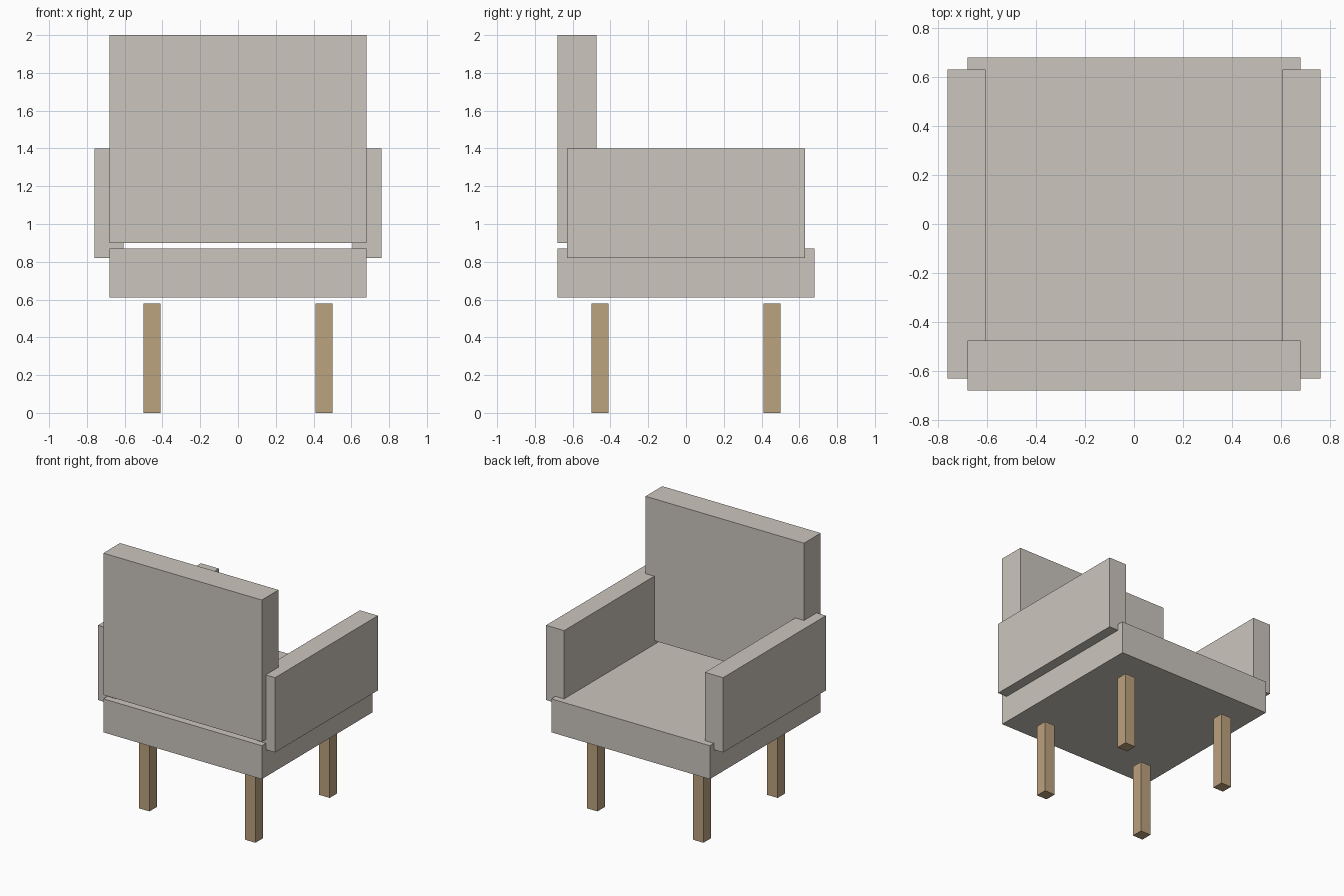
import bpy, bmesh
from mathutils import Matrix, Vector

if "Cube" in bpy.data.objects:
    bpy.data.objects.remove(bpy.data.objects["Cube"])


def material(name, rgb):
    m = bpy.data.materials.new(name)
    m.diffuse_color = (*rgb, 1)
    m.use_nodes = True
    m.node_tree.nodes["Principled BSDF"].inputs["Base Color"].default_value = m.diffuse_color
    return m


def box(name, low, high, mat):
    low, high = Vector(low), Vector(high)
    bm = bmesh.new()
    bmesh.ops.create_cube(bm, size=1, matrix=Matrix.Diagonal((*(high - low), 1)))
    mesh = bpy.data.meshes.new(name)
    bm.to_mesh(mesh)
    bm.free()
    mesh.materials.append(mat)
    obj = bpy.data.objects.new(name, mesh)
    obj.location = (low + high) / 2
    bpy.context.collection.objects.link(obj)
    return obj


fabric = material("fabric", (0.60, 0.56, 0.51))
wood = material("wood", (0.50, 0.36, 0.21))

# Seat and backrest cushions, with a thin gap between them
box("seat", (-0.68, -0.68, 0.61), (0.68, 0.68, 0.87), fabric)
box("backrest", (-0.68, -0.68, 0.90), (0.68, -0.475, 2.0), fabric)

# Armrests, overlapping the sides of the seat and backrest
for side, s in (("left", -1), ("right", 1)):
    x0, x1 = sorted((s * 0.605, s * 0.76))
    box(f"{side}_armrest", (x0, -0.63, 0.82), (x1, 0.63, 1.40), fabric)

# Four square legs, ending just below the seat
for side, x in (("left", -0.455), ("right", 0.455)):
    for end, y in (("front", -0.455), ("back", 0.455)):
        box(f"{end}_{side}_leg", (x - 0.045, y - 0.045, 0),
            (x + 0.045, y + 0.045, 0.58), wood)
